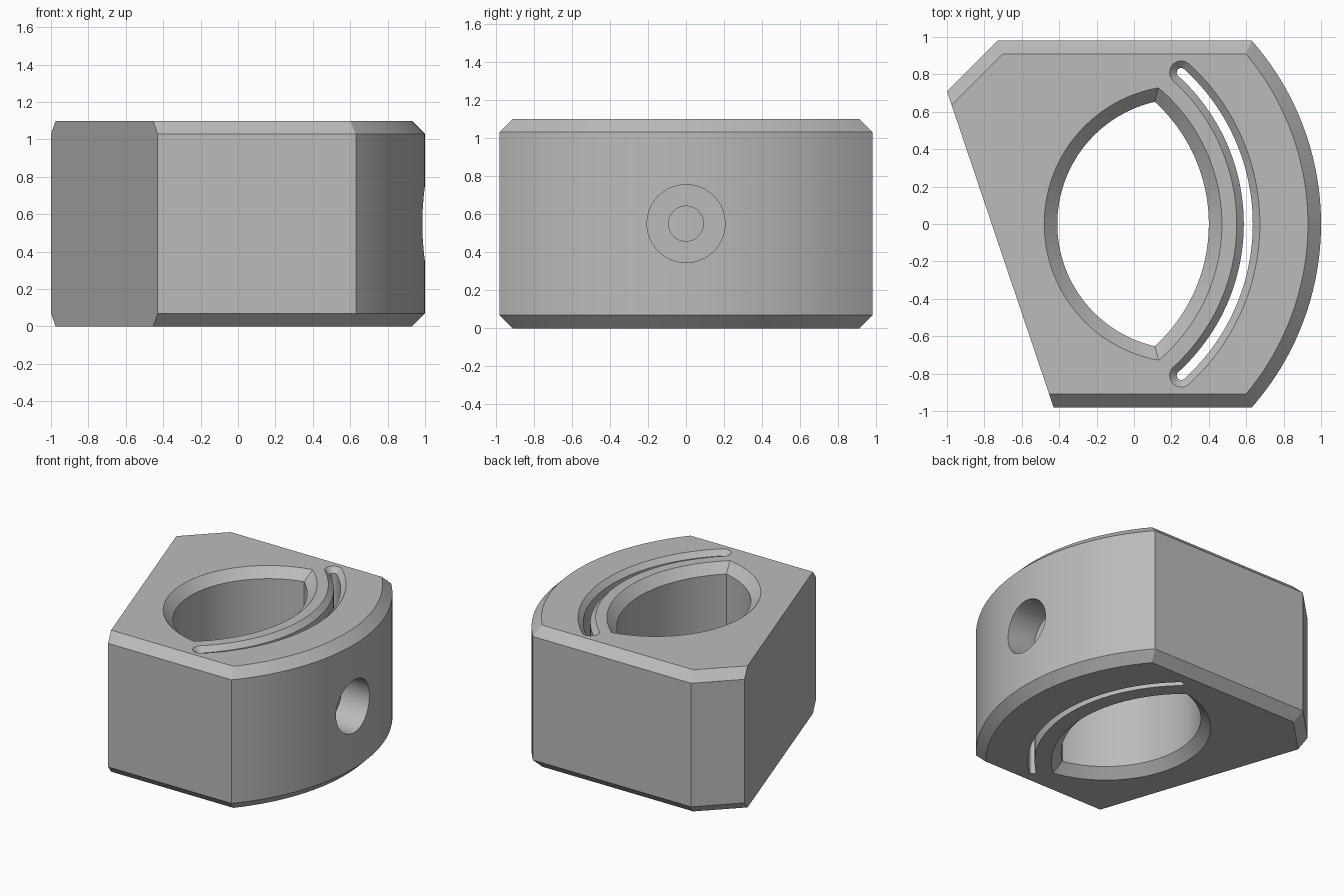
import bpy, bmesh, math

if "Cube" in bpy.data.objects:
    bpy.data.objects.remove(bpy.data.objects["Cube"])

CX, H, CH = -0.483, 1.10, 0.07      # shared arc centre, height, chamfer


def arc(cx, cy, r, a0, a1, n):
    return [(cx + r * math.cos(a0 + (a1 - a0) * i / n),
             cy + r * math.sin(a0 + (a1 - a0) * i / n)) for i in range(n + 1)]


def body_outline(d):
    """Block outline moved inward by d, except along the slanted side."""
    r, yb = 1.483 - d, 0.98 - d
    a = math.asin(yb / r)
    yc = 0.71 - 1.057 * d
    return arc(CX, 0, r, -a, a, 64) + [
        (yb - 1.71 + 1.414 * d, yb),
        (yc - 1.71 + 1.414 * d, yc),
        (-1 + (0.71 + yb) / 2.965, -yb)]


def bore_outline(d):
    """Two arcs meeting in sharp corners, moved outward by d."""
    rr, rl, cl = 0.883 + d, 0.67 + d, 0.26
    x = (rr**2 - rl**2 - CX**2 + cl**2) / (2 * (cl - CX))
    y = math.sqrt(rr**2 - (x - CX)**2)
    ar, al = math.atan2(y, x - CX), math.atan2(y, x - cl)
    right = arc(CX, 0, rr, -ar, ar, 48)
    left = arc(cl, 0, rl, al, 2 * math.pi - al, 64)
    return right + left[1:-1]


def slot_outline(w):
    """Curved slot of half width w with round ends."""
    r, a = 1.094, math.asin(0.81 / 1.094)
    ex, ey = CX + r * math.cos(a), r * math.sin(a)
    return (arc(CX, 0, r + w, -a, a, 56)
            + arc(ex, ey, w, a, a + math.pi, 12)[1:-1]
            + arc(CX, 0, r - w, a, -a, 56)
            + arc(ex, -ey, w, math.pi - a, 2 * math.pi - a, 12)[1:-1])


def loft(name, levels):
    """Solid through equal-length loops given as (outline, z)."""
    bm = bmesh.new()
    rings = [[bm.verts.new((x, y, z)) for x, y in pts] for pts, z in levels]
    n = len(rings[0])
    for lo, hi in zip(rings, rings[1:]):
        for i in range(n):
            j = (i + 1) % n
            bm.faces.new((lo[i], lo[j], hi[j], hi[i]))
    bm.faces.new(rings[0][::-1])
    bm.faces.new(rings[-1])
    bmesh.ops.recalc_face_normals(bm, faces=bm.faces)
    me = bpy.data.meshes.new(name)
    bm.to_mesh(me)
    bm.free()
    ob = bpy.data.objects.new(name, me)
    bpy.context.collection.objects.link(ob)
    return ob


def side_drill(name, r, x0, x1):
    bpy.ops.mesh.primitive_cylinder_add(
        vertices=48, radius=r, depth=x1 - x0,
        location=((x0 + x1) / 2, 0, H / 2), rotation=(0, math.pi / 2, 0))
    ob = bpy.context.object
    ob.name = name
    return ob


# main block, chamfered top and bottom
block = loft("clamp_block", [(body_outline(CH), 0), (body_outline(0), CH),
                             (body_outline(0), H - CH), (body_outline(CH), H)])
grey = bpy.data.materials.new("grey")
grey.diffuse_color = (0.5, 0.5, 0.5, 1)
grey.use_nodes = True
grey.node_tree.nodes["Principled BSDF"].inputs["Base Color"].default_value = grey.diffuse_color
block.data.materials.append(grey)

# cutters: bore chamfered at both ends, slot chamfered on top, stepped screw hole
E = 0.05
cutters = [
    loft("bore_cutter", [(bore_outline(CH + E), -E), (bore_outline(0), CH),
                         (bore_outline(0), H - CH), (bore_outline(CH + E), H + E)]),
    loft("slot_cutter", [(slot_outline(0.024), -E), (slot_outline(0.024), H - 0.038),
                         (slot_outline(0.072), H + 0.01)]),
    side_drill("counterbore_cutter", 0.205, 0.75, 1.2),
    side_drill("screw_hole_cutter", 0.092, 0.61, 0.9),
]
for c in cutters:
    c.hide_render = True
    m = block.modifiers.new(c.name, 'BOOLEAN')
    m.operation, m.solver, m.object = 'DIFFERENCE', 'EXACT', c

bpy.ops.object.select_all(action='DESELECT')
block.select_set(True)
bpy.context.view_layer.objects.active = block
for m in list(block.modifiers):
    bpy.ops.object.modifier_apply(modifier=m.name)
for c in cutters:
    bpy.data.objects.remove(c, do_unlink=True)
bpy.ops.object.shade_smooth_by_angle(angle=math.radians(25))
